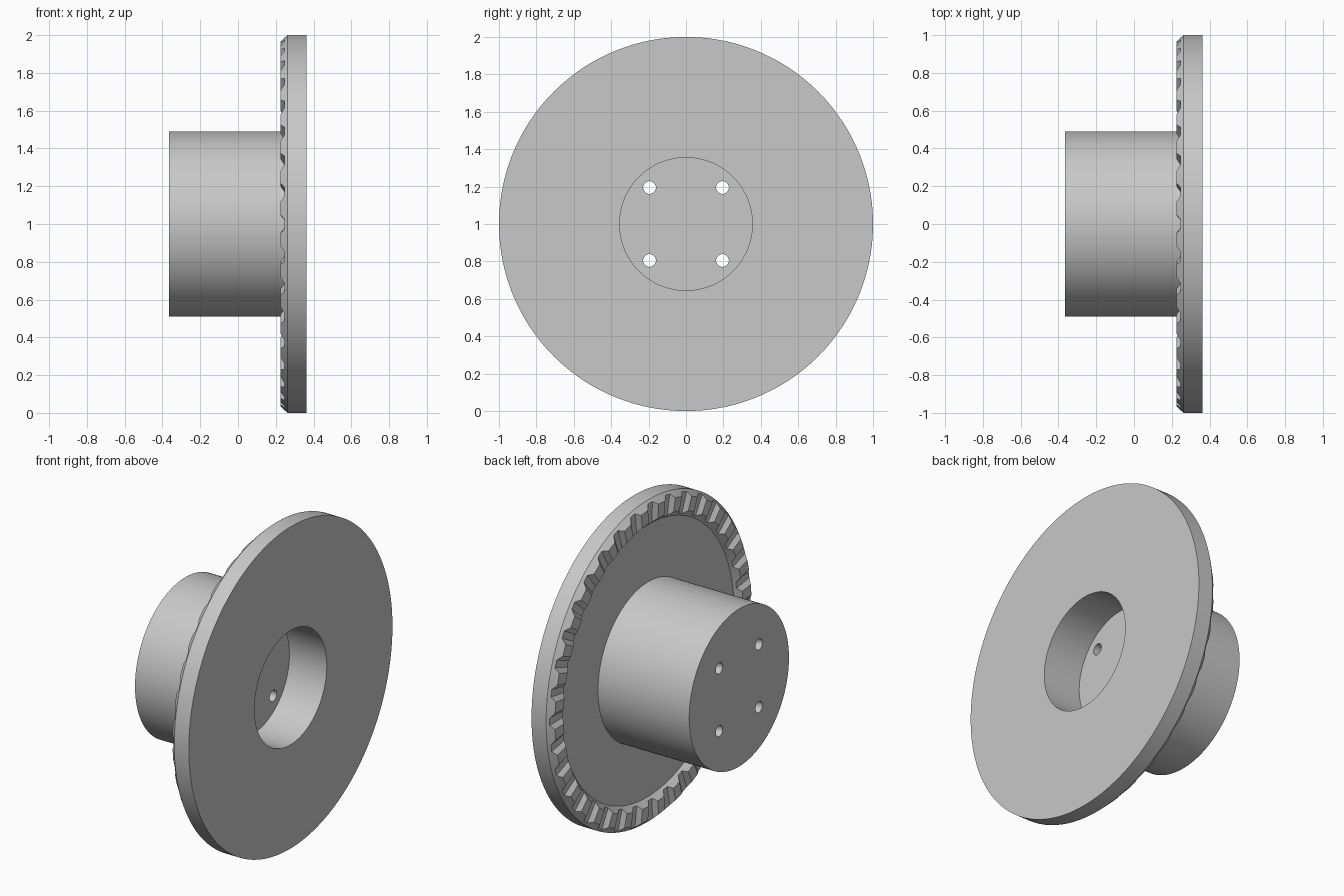
import bpy, bmesh, math
from mathutils import Matrix

if "Cube" in bpy.data.objects:
    bpy.data.objects.remove(bpy.data.objects["Cube"])

TEETH = 36
STEP = 360 / TEETH
Z0 = 1.0                      # height of the axis, which runs along x

grey = bpy.data.materials.new("plain grey")
grey.diffuse_color = (0.58, 0.58, 0.58, 1)
grey.use_nodes = True
grey.node_tree.nodes["Principled BSDF"].inputs["Base Color"].default_value = grey.diffuse_color


def ring_profile(groove):
    """(radius, x) section; in a groove the tooth crest is lowered along its chamfers."""
    inner, outer, crest = (0.859, 0.986, 0.247) if groove else (0.88, 0.965, 0.225)
    return [(0.49, -0.365), (0.49, 0.262),               # hub wall
            (0.845, 0.262), (inner, crest),              # recessed face, inner chamfer
            (outer, crest), (1.0, 0.262),                # crest, outer chamfer
            (1.0, 0.362), (0.355, 0.362), (0.355, 0.105)]  # rim, flat face, bore


# Flanged hub with face teeth, swept around the axis
bm = bmesh.new()
rings = []
for t in range(TEETH):
    for offset, groove in ((-3.0, False), (-1.3, True), (1.3, True), (3.0, False), (5.0, False)):
        a = math.radians(t * STEP + offset)
        rings.append([bm.verts.new((x, r * math.cos(a), Z0 + r * math.sin(a)))
                      for r, x in ring_profile(groove)])
for i, ring in enumerate(rings):
    nxt = rings[(i + 1) % len(rings)]
    for j in range(len(ring) - 1):
        bm.faces.new((ring[j], ring[j + 1], nxt[j + 1], nxt[j]))
bm.faces.new([ring[0] for ring in rings])                # hub end
bm.faces.new([ring[-1] for ring in rings])               # bore floor
bmesh.ops.recalc_face_normals(bm, faces=bm.faces)
mesh = bpy.data.meshes.new("toothed_flange_hub")
bm.to_mesh(mesh)
bm.free()
mesh.materials.append(grey)
hub = bpy.data.objects.new("toothed_flange_hub", mesh)
bpy.context.collection.objects.link(hub)

# Four bolt holes through the hub end
bm = bmesh.new()
for y in (-0.195, 0.195):
    for z in (-0.195, 0.195):
        bmesh.ops.create_cone(
            bm, cap_ends=True, segments=32, radius1=0.034, radius2=0.034, depth=0.6,
            matrix=Matrix.Translation((-0.13, y, Z0 + z)) @ Matrix.Rotation(math.pi / 2, 4, 'Y'))
cut_mesh = bpy.data.meshes.new("bolt_hole_cutter")
bm.to_mesh(cut_mesh)
bm.free()
cut_mesh.materials.append(grey)
cutter = bpy.data.objects.new("bolt_hole_cutter", cut_mesh)
cutter.hide_render = True
bpy.context.collection.objects.link(cutter)

mod = hub.modifiers.new("bolt_holes", 'BOOLEAN')
mod.operation = 'DIFFERENCE'
mod.solver = 'EXACT'
mod.object = cutter
bpy.context.view_layer.objects.active = hub
hub.select_set(True)
bpy.ops.object.modifier_apply(modifier=mod.name)
bpy.data.objects.remove(cutter)

bpy.ops.object.shade_smooth_by_angle(angle=math.radians(25))
